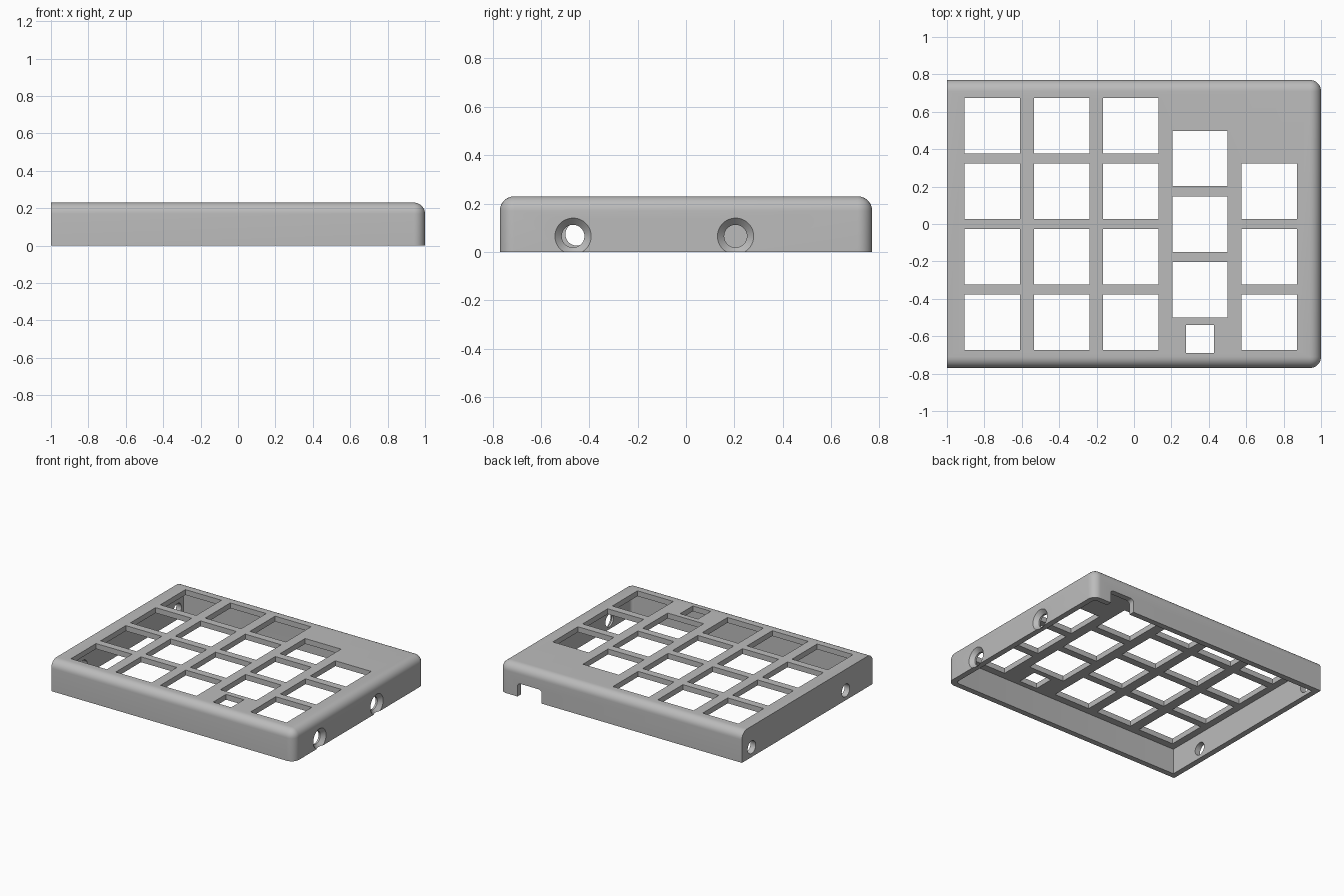
import bpy, bmesh, math
from mathutils import Vector, Matrix

if "Cube" in bpy.data.objects:
    bpy.data.objects.remove(bpy.data.objects["Cube"])

W, D, H = 2.0, 1.54, 0.23      # outer size
WALL, PLATE = 0.042, 0.04      # side wall and top plate thickness


def add_box(bm, x0, x1, y0, y1, z0, z1):
    """Add a box given by its limits and return its vertices."""
    m = Matrix.Translation(((x0 + x1) / 2, (y0 + y1) / 2, (z0 + z1) / 2))
    m = m @ Matrix.Diagonal((x1 - x0, y1 - y0, z1 - z0, 1))
    return bmesh.ops.create_cube(bm, size=1, matrix=m)["verts"]


def add_bore(bm, y, z, rings, n=40):
    """Add a solid turned around the x axis from (x, radius) rings."""
    loops = [[bm.verts.new((x, y + r * math.cos(math.tau * i / n),
                            z + r * math.sin(math.tau * i / n)))
              for i in range(n)] for x, r in rings]
    bm.faces.new(loops[0][::-1])
    bm.faces.new(loops[-1])
    for a, b in zip(loops, loops[1:]):
        for i in range(n):
            j = (i + 1) % n
            bm.faces.new((a[i], a[j], b[j], b[i]))


def round_edges(bm, edges, radius, segments):
    bmesh.ops.bevel(bm, geom=edges, offset=radius, segments=segments,
                    profile=0.5, affect='EDGES')


def make_object(name, bm):
    bmesh.ops.recalc_face_normals(bm, faces=bm.faces)
    mesh = bpy.data.meshes.new(name)
    bm.to_mesh(mesh)
    bm.free()
    ob = bpy.data.objects.new(name, mesh)
    bpy.context.collection.objects.link(ob)
    return ob


def middle(edge):
    return (edge.verts[0].co + edge.verts[1].co) / 2


# Outer body: rounded on top and at the right corners, left end flat
bm = bmesh.new()
add_box(bm, -W / 2, W / 2, -D / 2, D / 2, 0, H)
edges = []
for e in bm.edges:
    m = middle(e)
    top = m.z > H - 0.01 and m.x > -0.9
    corner = abs(m.z - H / 2) < 0.01 and m.x > 0.9
    if top or corner:
        edges.append(e)
round_edges(bm, edges, 0.06, 8)
case = make_object("keypad_case", bm)

# Hollow inside, open at the bottom
bm = bmesh.new()
add_box(bm, -W / 2 + WALL, W / 2 - WALL, -D / 2 + WALL, D / 2 - WALL, -0.1, H - PLATE)
round_edges(bm, [e for e in bm.edges if middle(e).x > 0.9
                 and abs(e.verts[0].co.z - e.verts[1].co.z) > 0.1], 0.025, 5)
cavity = make_object("cavity_cutter", bm)

# Square key openings, column by column
bm = bmesh.new()
KEY = 0.296 / 2
rows = (0.526, 0.175, -0.176, -0.526)
columns = {-0.757: rows, -0.387: rows, -0.018: rows,
           0.353: (0.35, -0.002, -0.352), 0.724: rows[1:]}
for x, ys in columns.items():
    for y in ys:
        add_box(bm, x - KEY, x + KEY, y - KEY, y + KEY, 0.16, 0.3)
add_box(bm, 0.279, 0.427, -0.69, -0.54, 0.16, 0.3)

# Countersunk screw holes on the right, plain holes on the left
for y in (-0.467, 0.205):
    add_bore(bm, y, 0.065, [(0.9, 0.047), (0.972, 0.047), (1.0, 0.075), (1.05, 0.075)])
for y in (-0.452, 0.655):
    add_bore(bm, y, 0.073, [(-1.05, 0.047), (-0.9, 0.047)])

# Cable notch in the back wall
notch = add_box(bm, 0.65, 0.85, 0.68, 0.85, -0.1, 0.1)
tops = [e for e in bm.edges if e.verts[0] in notch and e.verts[1] in notch
        and min(v.co.z for v in e.verts) > 0.05
        and abs(e.verts[0].co.y - e.verts[1].co.y) > 0.1]
round_edges(bm, tops, 0.025, 5)
openings = make_object("openings_cutter", bm)

# Cut the case and remove the cutters
bpy.context.view_layer.objects.active = case
case.select_set(True)
for cutter in (cavity, openings):
    mod = case.modifiers.new("cut", 'BOOLEAN')
    mod.operation = 'DIFFERENCE'
    mod.solver = 'EXACT'
    mod.object = cutter
    bpy.ops.object.modifier_apply(modifier=mod.name)
    bpy.data.objects.remove(cutter)

# Plain grey finish with soft rounded edges
grey = bpy.data.materials.new("grey_plastic")
grey.diffuse_color = (0.5, 0.5, 0.5, 1)
grey.use_nodes = True
grey.node_tree.nodes["Principled BSDF"].inputs["Base Color"].default_value = grey.diffuse_color
case.data.materials.clear()
case.data.materials.append(grey)
bpy.ops.object.shade_smooth_by_angle(angle=math.radians(30))
